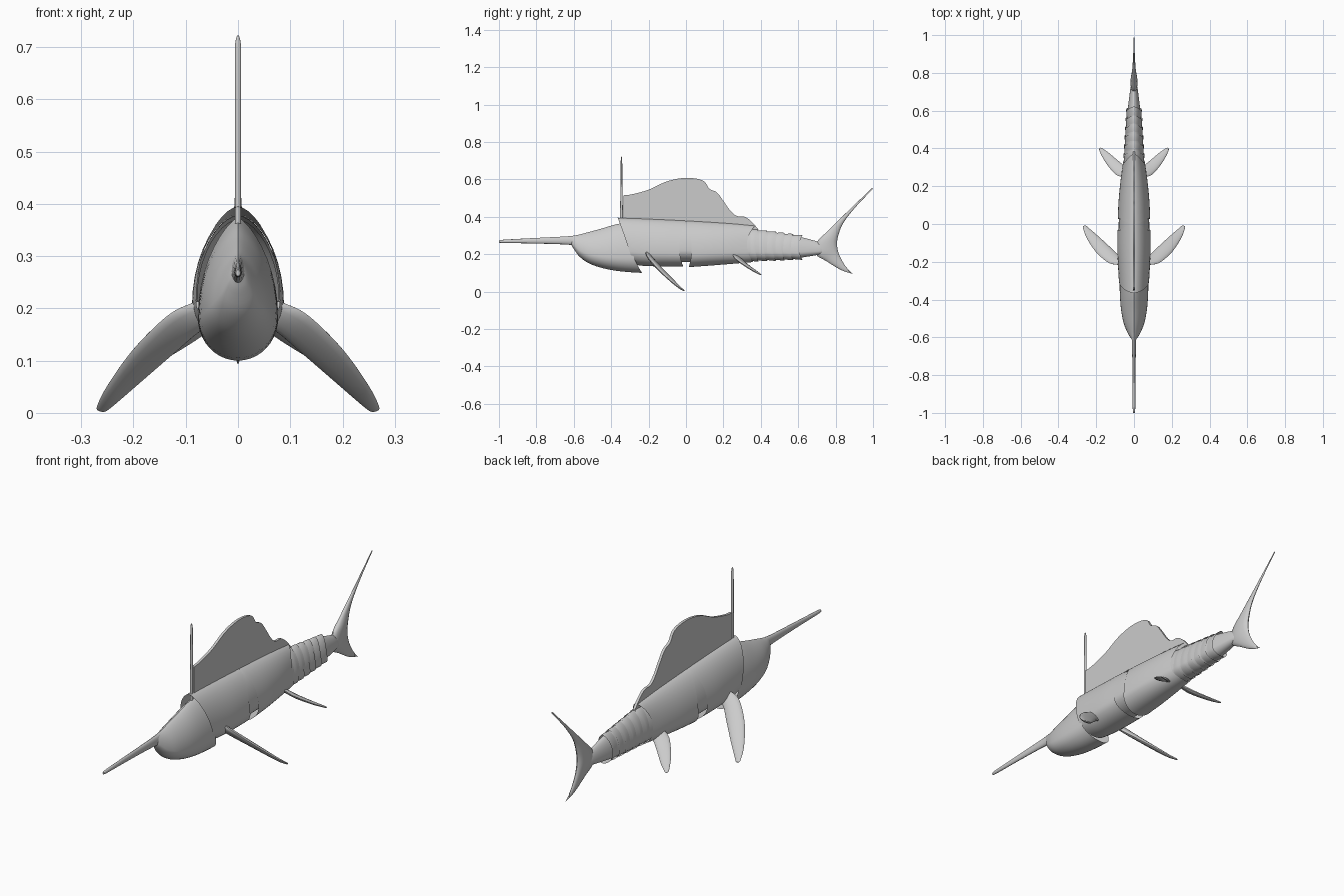
import bpy, math
from mathutils import Vector

if "Cube" in bpy.data.objects:
    bpy.data.objects.remove(bpy.data.objects["Cube"])


def spline(rows, n):
    """Catmull-Rom resampling of equal-length tuples."""
    out, last = [], len(rows) - 1
    for i in range(last):
        a, b, c, d = (Vector(rows[min(max(k, 0), last)]) for k in (i - 1, i, i + 1, i + 2))
        for s in range(n):
            t = s / n
            out.append(0.5 * (2 * b + (c - a) * t + (2 * a - 5 * b + 4 * c - d) * t * t
                              + (3 * b - a - 3 * c + d) * t ** 3))
    return out + [Vector(rows[-1])]


def loft(name, rings, caps=True, angle=40):
    n = len(rings[0])
    faces = [(i * n + j, i * n + (j + 1) % n, (i + 1) * n + (j + 1) % n, (i + 1) * n + j)
             for i in range(len(rings) - 1) for j in range(n)]
    if caps:
        faces += [tuple(range(n))[::-1], tuple(range((len(rings) - 1) * n, len(rings) * n))]
    me = bpy.data.meshes.new(name)
    me.from_pydata([tuple(p) for r in rings for p in r], [], faces)
    ob = bpy.data.objects.new(name, me)
    bpy.context.collection.objects.link(ob)
    bpy.ops.object.select_all(action='DESELECT')
    bpy.context.view_layer.objects.active = ob
    ob.select_set(True)
    bpy.ops.object.mode_set(mode='EDIT')
    bpy.ops.mesh.select_all(action='SELECT')
    bpy.ops.mesh.normals_make_consistent(inside=False)
    bpy.ops.object.mode_set(mode='OBJECT')
    bpy.ops.object.shade_smooth_by_angle(angle=math.radians(angle))
    return ob


def shell(name, stations, front=(0, 0, 0), rear=(0, 0, 0), wide=0.28, power=1.2,
          caps=False, n=4, seg=40):
    """Egg-section hull; stations are (y, bottom, top, half width).
    front / rear bend the end edges: y offsets at bottom, middle, top."""
    pts = spline(stations, n)
    y0, y1 = pts[0][0], pts[-1][0]
    rings = []
    for y, zb, zt, w in pts:
        k = (y - y0) / (y1 - y0)
        zm = zb + (zt - zb) * wide
        ring = []
        for j in range(seg):
            a = 2 * math.pi * j / seg
            c, s = math.cos(a), math.sin(a)
            x = math.copysign(abs(c) ** (power if s > 0 else 1), c) * w
            z = zm + s * ((zt - zm) if s > 0 else (zm - zb))
            f = (z - zb) / (zt - zb)
            def bow(b):
                return b[0] * (1 - f) ** 2 + (4 * b[1] - b[0] - b[2]) * f * (1 - f) + b[2] * f * f
            ring.append((x, y + bow(front) * (1 - k) ** 2 + bow(rear) * k ** 2, z))
        rings.append(ring)
    return loft(name, rings, caps)


def blade(name, lead, trail, thick, flip=1, n=5, seg=14):
    """Lens-section fin between a leading and a trailing edge."""
    lead, trail = spline(lead, n), spline(trail, n)
    thick = [t[0] for t in spline([(t, 0) for t in thick], n)]
    span = (lead[-1] + trail[-1]) - (lead[0] + trail[0])
    rings = []
    for a, b, t in zip(lead, trail, thick):
        mid, half = (a + b) / 2, (a - b) / 2
        nor = half.cross(span).normalized()
        ring = []
        for j in range(seg):
            u = 2 * math.pi * j / seg
            p = mid + half * math.cos(u) + nor * t * math.sin(u)
            ring.append((p.x * flip, p.y, p.z))
        rings.append(ring)
    return loft(name, rings)


# Bill
shell("bill", [(-1, .262, .274, .004), (-.97, .26, .278, .007), (-.8, .257, .287, .008),
               (-.63, .251, .296, .011), (-.57, .24, .304, .016)], wide=.45, power=1, caps=True, seg=16)

# Head
shell("head", [(-.612, .25, .297, .01), (-.6, .228, .299, .02), (-.57, .187, .305, .037),
               (-.52, .15, .318, .056), (-.45, .124, .336, .069), (-.37, .108, .358, .075),
               (-.28, .100, .374, .077)], rear=(.045, -.015, -.02), power=1.5, wide=.3)

# Body shells
shell("front_body", [(-.34, .145, .395, .08), (-.25, .137, .392, .084), (-.12, .135, .386, .088),
                     (0, .135, .38, .087)], front=(.06, .02, -.025), rear=(-.015, -.035, 0))
shell("rear_body", [(0, .131, .38, .086), (.12, .139, .373, .081), (.25, .149, .364, .07),
                    (.36, .158, .353, .057)], front=(.015, .03, 0), rear=(0, -.035, .01))
shell("body_joint", [(-.1, .158, .378, .082), (0, .158, .376, .081), (.1, .158, .37, .078)])

# Tail: tapered core with overlapping plates
core = [(.28, .165, .34, .058), (.4, .167, .325, .05), (.5, .17, .313, .043),
        (.6, .18, .295, .034), (.71, .197, .266, .02), (.74, .205, .255, .012)]
shell("tail_core", core, caps=True)
for i in range(6):
    y = .335 + i * .047
    k = i / 5
    top, low, w = .333 - .03 * k, .162 + .009 * k, .054 - .014 * k
    shell(f"tail_plate_{i + 1}", [(y, low + .004, top - .002, w - .002),
                                  (y + .03, low, top + .001, w + .001),
                                  (y + .052, low - .001, top - .001, w + .001)],
          front=(0, -.012, 0), rear=(0, -.018, 0), n=2)

# Tail fin
up = [(.995, .555), (.85, .415), (.75, .317), (.70, .264), (.695, .20), (.75, .163), (.83, .115), (.893, .094)]
back = [(1, .55), (.905, .45), (.84, .365), (.813, .295), (.808, .245), (.82, .195), (.85, .14), (.885, .099)]
blade("tail_fin", [(0, *p) for p in up], [(0, *p) for p in back],
      [.001, .005, .011, .018, .018, .012, .007, .002])

# Sail: scalloped plate
crest = [(-.335, .515), (-.29, .52), (-.2, .545), (-.1, .59), (0, .608), (.09, .594), (.125, .55),
         (.165, .53), (.2, .485), (.235, .435), (.27, .405), (.315, .4), (.355, .37), (.385, .335)]
rings = []
for y, z in spline(crest, 5):
    base = .385 - .07 * (y + .335) / .72
    rings.append([(-.006, y, base), (.006, y, base), (.006, y, z), (-.006, y, z)])
loft("sail", rings)

# Mast spike in front of the sail
rings = []
for z, r in [(.36, .009), (.45, .007), (.6, .005), (.7, .004), (.716, .0025), (.722, .001)]:
    rings.append([((.0062 if z < .71 else r * 1.6) * math.cos(a), -.345 + r * math.sin(a), z)
                  for a in (2 * math.pi * j / 16 for j in range(16))])
loft("mast", rings)

# Paired fins
for side, s in (("left", -1), ("right", 1)):
    blade(f"{side}_front_fin",
          [(.065, -.213, .215), (.088, -.214, .21), (.135, -.205, .186), (.2, -.15, .122),
           (.25, -.075, .052), (.27, -.02, .012), (.266, -.01, .004)],
          [(.05, -.175, .165), (.075, -.17, .154), (.12, -.128, .116), (.185, -.068, .06),
           (.235, -.025, .017), (.252, -.01, .004), (.258, -.008, .003)],
          [.012, .012, .012, .01, .007, .004, .001], s)
    blade(f"{side}_rear_fin",
          [(.04, .25, .205), (.065, .25, .198), (.1, .265, .176), (.15, .325, .133),
           (.182, .385, .098), (.182, .4, .09)],
          [(.035, .3, .165), (.055, .312, .157), (.09, .34, .134), (.135, .378, .107),
           (.168, .4, .092), (.178, .404, .088)],
          [.009, .009, .009, .007, .004, .001], s)
